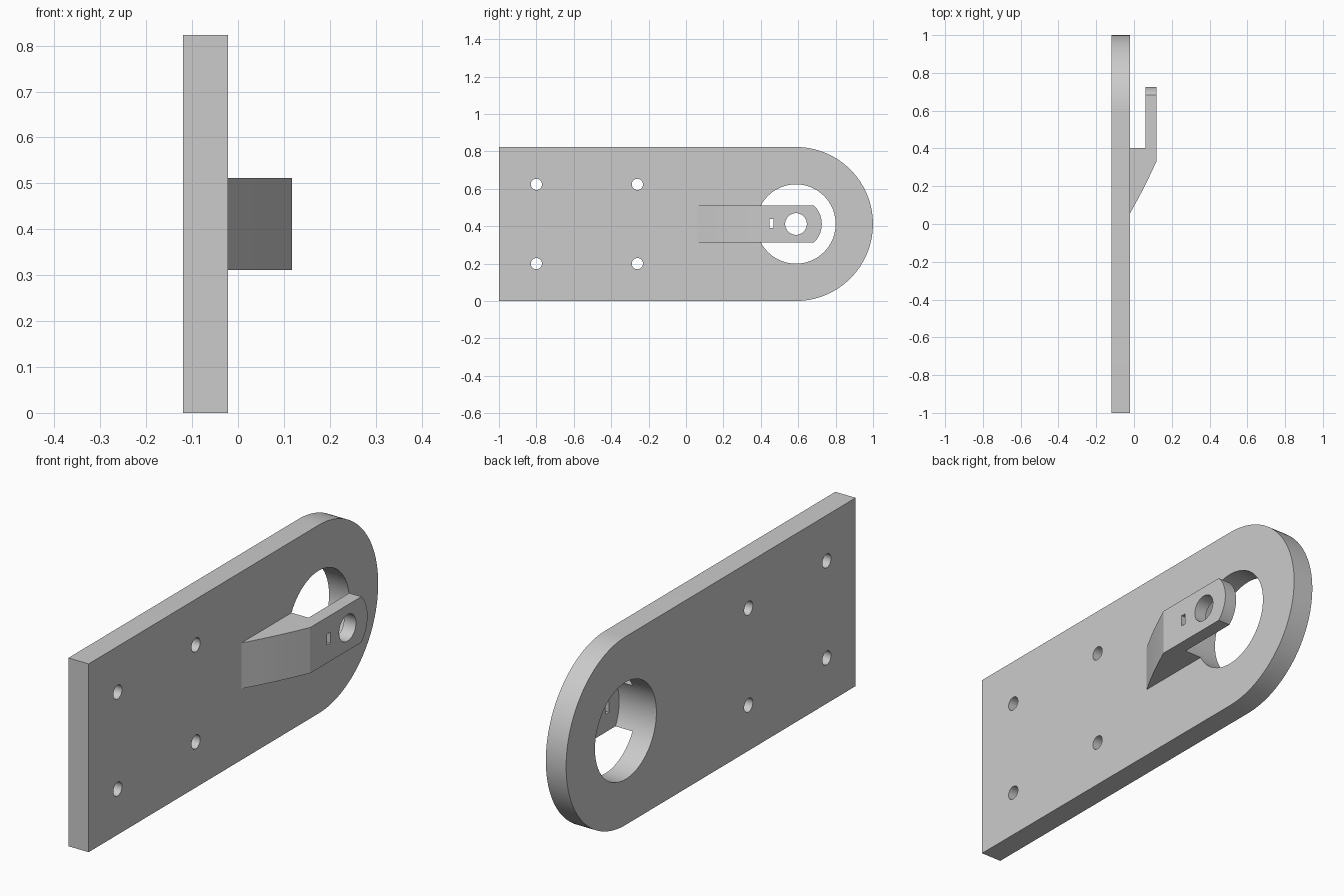
import bpy
import math

cube = bpy.data.objects.get("Cube")
if cube:
    bpy.data.objects.remove(cube, do_unlink=True)

MID_Z, EYE_Y = 0.4115, 0.588          # height of the centre line, centre of the rounded end
BACK, FACE, TOP = -0.12, -0.022, 0.118  # plate back, plate face, arm outer face

grey = bpy.data.materials.new("light_grey")
grey.use_nodes = True
colour = (0.6, 0.6, 0.6, 1)
grey.diffuse_color = colour
grey.node_tree.nodes["Principled BSDF"].inputs["Base Color"].default_value = colour


def prism(name, outline, low, high, axis="X"):
    """Extrude an outline: (y, z) along x, or (x, y) along z."""
    n = len(outline)
    if axis == "X":
        verts = [(h, a, b) for h in (low, high) for a, b in outline]
    else:
        verts = [(a, b, h) for h in (low, high) for a, b in outline]
    faces = [tuple(reversed(range(n))), tuple(range(n, 2 * n))]
    faces += [(i, (i + 1) % n, (i + 1) % n + n, i + n) for i in range(n)]
    mesh = bpy.data.meshes.new(name)
    mesh.from_pydata(verts, [], faces)
    mesh.materials.append(grey)
    obj = bpy.data.objects.new(name, mesh)
    bpy.context.collection.objects.link(obj)
    return obj


def arc(y, z, radius, half_angle=math.pi, steps=64):
    """Points of an arc opening to +y; a half angle of pi gives a full circle."""
    count = steps if half_angle == math.pi else steps + 1
    return [(y + radius * math.cos(t), z + radius * math.sin(t))
            for t in (half_angle * (2 * i / steps - 1) for i in range(count))]


def cut(target, cutter):
    """Subtract the cutter, apply the result and remove the cutter."""
    mod = target.modifiers.new("cut", "BOOLEAN")
    mod.operation, mod.solver, mod.object = "DIFFERENCE", "EXACT", cutter
    bpy.ops.object.select_all(action="DESELECT")
    bpy.context.view_layer.objects.active = target
    target.select_set(True)
    bpy.ops.object.modifier_apply(modifier=mod.name)
    bpy.data.objects.remove(cutter, do_unlink=True)


def drill(target, y, z, radius, low=-0.3, high=0.3, steps=32):
    cut(target, prism("drill", arc(y, z, radius, steps=steps), low, high))


# Base plate with one rounded end, a large eye and four bolt holes
plate = prism("base_plate",
              [(-1, 0)] + arc(EYE_Y, MID_Z, MID_Z, math.pi / 2) + [(-1, 2 * MID_Z)],
              BACK, FACE)
drill(plate, EYE_Y, MID_Z, 0.212, steps=96)
for y in (-0.8, -0.26):
    for side in (-1, 1):
        drill(plate, y, MID_Z + side * 0.212, 0.03)

# Raised arm with an arc tip, undercut by the large eye
HALF, TIP = 0.1, 0.138
arm = prism("raised_arm",
            [(0.055, MID_Z - HALF)]
            + arc(EYE_Y, MID_Z, TIP, math.asin(HALF / TIP), 24)
            + [(0.055, MID_Z + HALF)], FACE, TOP)
drill(arm, EYE_Y, MID_Z, 0.212, high=0.06, steps=96)
drill(arm, EYE_Y, MID_Z, 0.058, steps=48)

# Small rectangular slot
cut(arm, prism("slot", [(0.446, 0.39), (0.469, 0.39), (0.469, 0.438), (0.446, 0.438)], -0.3, 0.3))

# Gently bowed ramp from the plate up to the arm
ramp = []
for i in range(9):
    t = i / 8
    bow = 0.004 * math.sin(math.pi * t)
    ramp.append((FACE + t * (TOP - FACE) + bow * 0.89, 0.055 + t * 0.275 - bow * 0.45))
wedge = [(FACE - 0.05, -0.04)] + [(0.3, -0.04), (0.3, 0.33)] + ramp[::-1]
cut(arm, prism("wedge", wedge, 0.2, 0.6, "Z"))

# Smooth round walls, sharp edges
bpy.ops.object.select_all(action="DESELECT")
for obj in (plate, arm):
    obj.select_set(True)
bpy.context.view_layer.objects.active = plate
bpy.ops.object.shade_smooth_by_angle(angle=math.radians(20))
